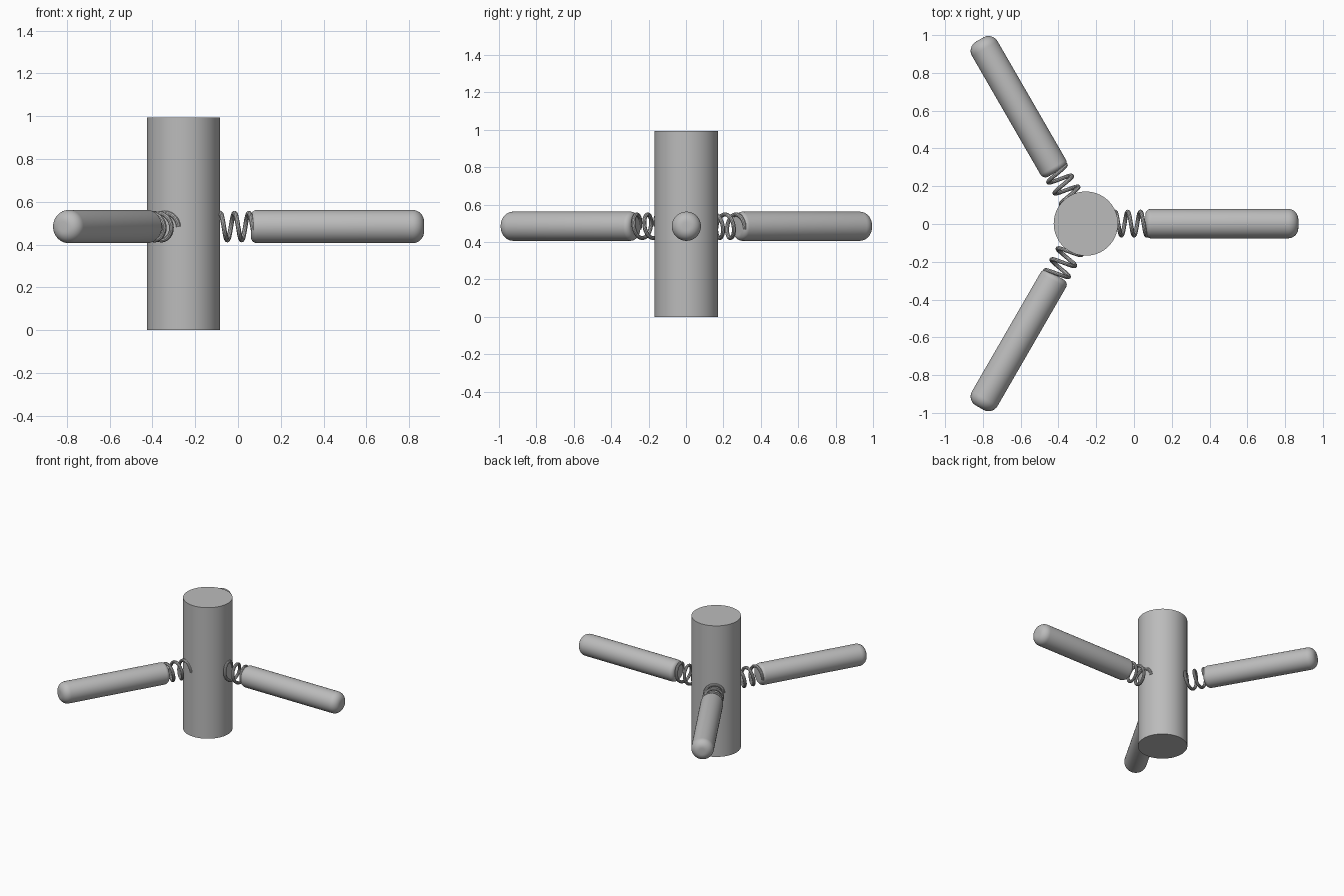
import bpy, bmesh
from math import sin, cos, pi, radians
from mathutils import Matrix, Vector

if "Cube" in bpy.data.objects:
    bpy.data.objects.remove(bpy.data.objects["Cube"])

HUB = Vector((-0.255, 0.002, 0))
ARM_Z = 0.484

# One plain grey for everything
grey = bpy.data.materials.new("plain grey")
grey.use_nodes = True
color = (0.5, 0.5, 0.5, 1)
grey.diffuse_color = color
grey.node_tree.nodes["Principled BSDF"].inputs["Base Color"].default_value = color


def lathe(name, profile, sides, matrix):
    """Revolve (radius, x) points around the local x axis."""
    bm = bmesh.new()
    verts = [bm.verts.new((x, 0, r)) for r, x in profile]
    edges = [bm.edges.new(pair) for pair in zip(verts, verts[1:])]
    bmesh.ops.spin(bm, geom=verts + edges, cent=(0, 0, 0), axis=(1, 0, 0),
                   angle=2 * pi, steps=sides, use_duplicate=False)
    bmesh.ops.remove_doubles(bm, verts=bm.verts, dist=0.0001)
    bmesh.ops.recalc_face_normals(bm, faces=bm.faces)
    finish(name, bm, matrix)


def finish(name, bm, matrix):
    mesh = bpy.data.meshes.new(name)
    bm.to_mesh(mesh)
    bm.free()
    mesh.materials.append(grey)
    obj = bpy.data.objects.new(name, mesh)
    obj.matrix_world = matrix
    bpy.context.collection.objects.link(obj)
    bpy.ops.object.select_all(action='DESELECT')
    obj.select_set(True)
    bpy.context.view_layer.objects.active = obj
    bpy.ops.object.shade_smooth_by_angle(angle=radians(35))


def fillet(radius, x, r, direction):
    """Quarter-round rim points running from the flat end to the side."""
    return [(radius - r + r * sin(a), x - direction * r * (1 - cos(a)))
            for a in (i * pi / 16 for i in range(9))]


def spring(name, start, end, coil, wire, pitch, phase, matrix):
    """Sweep a round wire along a helix around the local x axis."""
    bm = bmesh.new()
    steps, sides = 100, 10
    rings = []
    for i in range(steps + 1):
        x = start + (end - start) * i / steps
        a = phase + 2 * pi * (x - start) / pitch
        out = Vector((0, cos(a), sin(a)))
        tangent = Vector((pitch / (2 * pi), -coil * sin(a), coil * cos(a))).normalized()
        side = tangent.cross(out)
        center = Vector((x, 0, 0)) + out * coil
        rings.append([bm.verts.new(center + wire * (out * cos(b) + side * sin(b)))
                      for b in (2 * pi * j / sides for j in range(sides))])
    for r0, r1 in zip(rings, rings[1:]):
        for j in range(sides):
            k = (j + 1) % sides
            bm.faces.new((r0[j], r0[k], r1[k], r1[j]))
    bm.faces.new(rings[0])
    bm.faces.new(rings[-1])
    bmesh.ops.recalc_face_normals(bm, faces=bm.faces)
    finish(name, bm, matrix)


# Upright column
lathe("column", [(0, 0), (0.17, 0), (0.17, 0.994), (0, 0.994)], 64,
      Matrix.Translation(HUB) @ Matrix.Rotation(-pi / 2, 4, 'Y'))

# Three rounded arms, each held by a coil spring
arm_profile = ([(0, 0.315)] + fillet(0.078, 0.315, 0.03, -1)
               + fillet(0.078, 1.125, 0.055, 1)[::-1] + [(0, 1.125)])
for label, angle in (("left", 0), ("back", 120), ("front", 240)):
    place = (Matrix.Translation(HUB + Vector((0, 0, ARM_Z)))
             @ Matrix.Rotation(radians(angle), 4, 'Z'))
    lathe(label + "_arm", arm_profile, 48, place)
    spring(label + "_spring", 0.155, 0.325, 0.063, 0.011, 0.067, 0, place)
